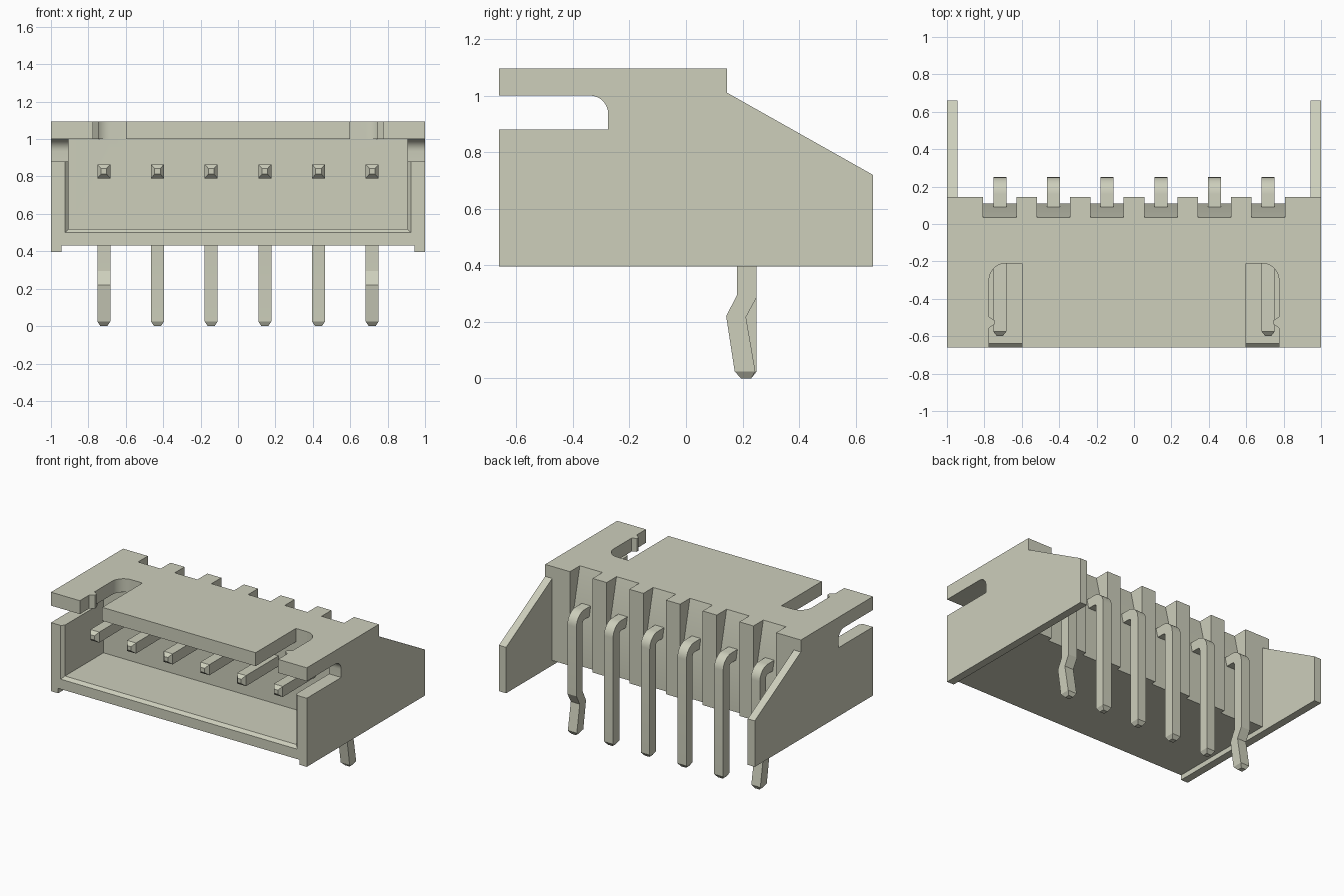
import bpy, bmesh, math
from mathutils import Vector

if "Cube" in bpy.data.objects:
    bpy.data.objects.remove(bpy.data.objects["Cube"], do_unlink=True)

# One warm grey for everything
COLOUR = (0.61, 0.62, 0.50, 1.0)
mat = bpy.data.materials.new("warm grey plastic")
mat.use_nodes = True
mat.diffuse_color = COLOUR
bsdf = next(n for n in mat.node_tree.nodes if n.type == 'BSDF_PRINCIPLED')
bsdf.inputs["Base Color"].default_value = COLOUR

PIN_X = [(i - 2.5) * 0.287 for i in range(6)]


def loft(name, rings):
    """Closed solid through rings that share the same number of points."""
    bm = bmesh.new()
    loops = [[bm.verts.new(p) for p in ring] for ring in rings]
    n = len(loops[0])
    for a, b in zip(loops, loops[1:]):
        for i in range(n):
            j = (i + 1) % n
            bm.faces.new((a[i], a[j], b[j], b[i]))
    bm.faces.new(loops[0][::-1])
    bm.faces.new(loops[-1])
    bmesh.ops.recalc_face_normals(bm, faces=bm.faces)
    mesh = bpy.data.meshes.new(name)
    bm.to_mesh(mesh)
    bm.free()
    mesh.materials.append(mat)
    obj = bpy.data.objects.new(name, mesh)
    bpy.context.collection.objects.link(obj)
    return obj


def prism_x(name, profile, x0, x1):
    """Extrude a (y, z) profile along x."""
    return loft(name, [[(x, y, z) for y, z in profile] for x in (x0, x1)])


def prism_z(name, profile, z0, z1):
    """Extrude an (x, y) profile along z."""
    return loft(name, [[(x, y, z) for x, y in profile] for z in (z0, z1)])


def arc(cx, cy, r, start, end, steps=8):
    angles = [math.radians(start + (end - start) * i / steps) for i in range(steps + 1)]
    return [(cx + r * math.cos(a), cy + r * math.sin(a)) for a in angles]


def cut(target, cutter):
    cutter.hide_render = True
    mod = target.modifiers.new("cut", 'BOOLEAN')
    mod.operation = 'DIFFERENCE'
    mod.solver = 'EXACT'
    mod.object = cutter
    bpy.context.view_layer.objects.active = target
    bpy.ops.object.modifier_apply(modifier=mod.name)
    bpy.data.objects.remove(cutter, do_unlink=True)


def finish(obj):
    bpy.ops.object.select_all(action='DESELECT')
    obj.select_set(True)
    bpy.context.view_layer.objects.active = obj
    bpy.ops.object.shade_smooth_by_angle(angle=math.radians(25))


# Housing block with sloping rear wings
housing = prism_x("housing", [(-0.66, 0.395), (0.66, 0.395), (0.66, 0.72),
                              (0.145, 1.01), (0.145, 1.095), (-0.66, 1.095)], -1, 1)

# Space below the floor and between the rear wings
cut(housing, prism_x("rear_cutter", [(-0.8, 0.3), (-0.8, 0.43), (0.145, 0.43),
                                     (0.145, 1.2), (0.8, 1.2), (0.8, 0.3)], -0.945, 0.945))

# Socket cavity with a chamfered mouth
cut(housing, loft("cavity_cutter", [
    [(-w, y, z), (w, y, z), (w, y, 1.0), (-w, y, 1.0)]
    for y, w, z in ((-0.70, 0.965, 0.46), (-0.64, 0.905, 0.52), (-0.21, 0.905, 0.52))]))

# Latch slot through both side walls, rounded at its upper end
cut(housing, prism_x("side_slot_cutter",
                     [(-0.8, 0.88), (-0.275, 0.88)] + arc(-0.34, 0.935, 0.065, 0, 90)
                     + [(-0.8, 1.0)], -1.1, 1.1))

# Two roof slots with one rounded corner and a small catch
slot = [(0.60, -0.8), (0.60, -0.21)] + arc(0.685, -0.30, 0.09, 90, 0) + [
    (0.775, -0.497), (0.745, -0.515), (0.745, -0.535), (0.775, -0.556), (0.775, -0.8)]
for side in (-1, 1):
    cut(housing, prism_z("roof_slot_cutter", [(side * x, y) for x, y in slot], 0.95, 1.2))

# Rear grooves, one behind each pin, sloping at the top
for x in PIN_X:
    cut(housing, prism_x("groove_cutter", [(0.01, 1.2), (0.11, 0.78), (0.11, 0.3),
                                           (0.3, 0.3), (0.3, 1.2)], x - 0.0885, x + 0.0885))
finish(housing)


def pin(name, x, kinked):
    """Square bent pin; each station is (outer y,z), (inner y,z), half width."""
    h = 0.035
    st = [((-0.60, 0.843), (-0.60, 0.813), 0.015),
          ((-0.575, 0.865), (-0.575, 0.79), h)]
    # Rounded right-angle bend
    outer = arc(0.16, 0.775, 0.09, 90, 0)
    inner = arc(0.16, 0.775, 0.02, 90, 0)
    st += [(o, i, h) for o, i in zip(outer, inner)]
    if kinked:
        st += [((0.25, 0.287), (0.18, 0.295), h),
               ((0.212, 0.217), (0.142, 0.22), h),
               ((0.245, 0.025), (0.172, 0.025), h)]
    else:
        st += [((0.25, 0.025), (0.18, 0.025), h)]
    st += [((0.23, 0.0), (0.195, 0.0), 0.018)]
    rings = [[(x - w, *o), (x + w, *o), (x + w, *i), (x - w, *i)] for o, i, w in st]
    finish(loft(name, rings))


# Contact pins; the two end ones are kinked to grip the board
for n, x in enumerate(PIN_X):
    pin(f"contact_pin_{n + 1}", x, n in (0, 5))
